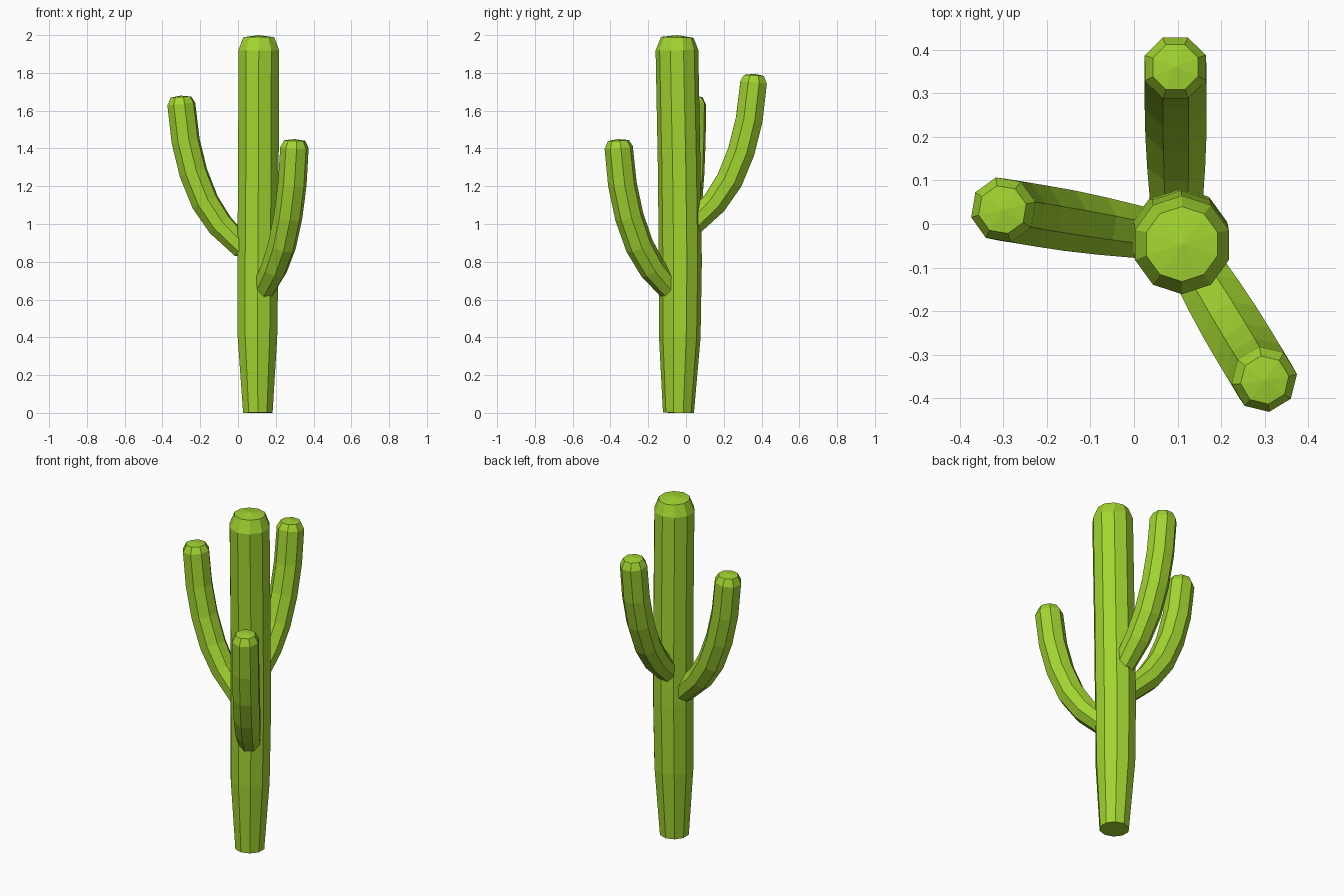
import bpy, bmesh, math
from mathutils import Vector

if "Cube" in bpy.data.objects:
    bpy.data.objects.remove(bpy.data.objects["Cube"])

green = bpy.data.materials.new("cactus_green")
green.diffuse_color = (0.36, 0.66, 0.03, 1)
green.use_nodes = True
green.node_tree.nodes["Principled BSDF"].inputs["Base Color"].default_value = green.diffuse_color


def loft(name, centers, radii, sides, side_axis, phase):
    """Flat-faced tube through the centers, ending in a bevelled, slightly domed cap."""
    pts = [Vector(c) for c in centers]
    bm = bmesh.new()
    rings = []
    for i, (p, r) in enumerate(zip(pts, radii)):
        t = (pts[min(i + 1, len(pts) - 1)] - pts[max(i - 1, 0)]).normalized()
        u = (side_axis - t * side_axis.dot(t)).normalized()
        v = t.cross(u)
        ring = []
        for k in range(sides):
            a = phase + math.tau * k / sides
            ring.append(bm.verts.new(p + (u * math.cos(a) + v * math.sin(a)) * r))
        rings.append(ring)
    for a, b in zip(rings, rings[1:]):
        for k in range(sides):
            n = (k + 1) % sides
            bm.faces.new((a[k], a[n], b[n], b[k]))
    bm.faces.new(rings[0][::-1])
    # domed tip
    tip = bm.verts.new(pts[-1] + t * radii[-1] * 0.14)
    for k in range(sides):
        bm.faces.new((rings[-1][k], rings[-1][(k + 1) % sides], tip))
    bmesh.ops.recalc_face_normals(bm, faces=bm.faces)
    mesh = bpy.data.meshes.new(name)
    bm.to_mesh(mesh)
    bm.free()
    mesh.materials.append(green)
    obj = bpy.data.objects.new(name, mesh)
    bpy.context.collection.objects.link(obj)
    return obj


# Trunk: tapered foot, nearly straight shaft, bevelled top
loft("trunk",
     [(0.105, -0.04, 0), (0.103, -0.033, 0.4), (0.105, -0.03, 0.8),
      (0.108, -0.036, 1.3), (0.11, -0.048, 1.92), (0.11, -0.046, 1.988)],
     [0.082, 0.11, 0.114, 0.113, 0.113, 0.086],
     10, Vector((1, 0, 0)), math.radians(18))

# Arms: one curved profile (inward distance, drop below the tip, radius)
PROFILE = [(0.335, 0.81, 0.062), (0.21, 0.685, 0.072), (0.13, 0.565, 0.076),
           (0.067, 0.41, 0.077), (0.025, 0.24, 0.077), (0.002, 0.045, 0.076),
           (0.0, 0.008, 0.056)]


def arm(name, tip, root):
    tip = Vector(tip)
    inward = Vector((root[0] - tip.x, root[1] - tip.y, 0)).normalized()
    side = inward.cross(Vector((0, 0, 1)))
    loft(name, [tip + inward * d - Vector((0, 0, h)) for d, h, _ in PROFILE],
         [r for _, _, r in PROFILE], 8, side, math.radians(22.5))


arm("left_arm", (-0.302, 0.033, 1.68), (0.08, -0.03))
arm("back_arm", (0.095, 0.36, 1.795), (0.098, -0.03))
arm("front_arm", (0.30, -0.358, 1.45), (0.12, -0.06))
